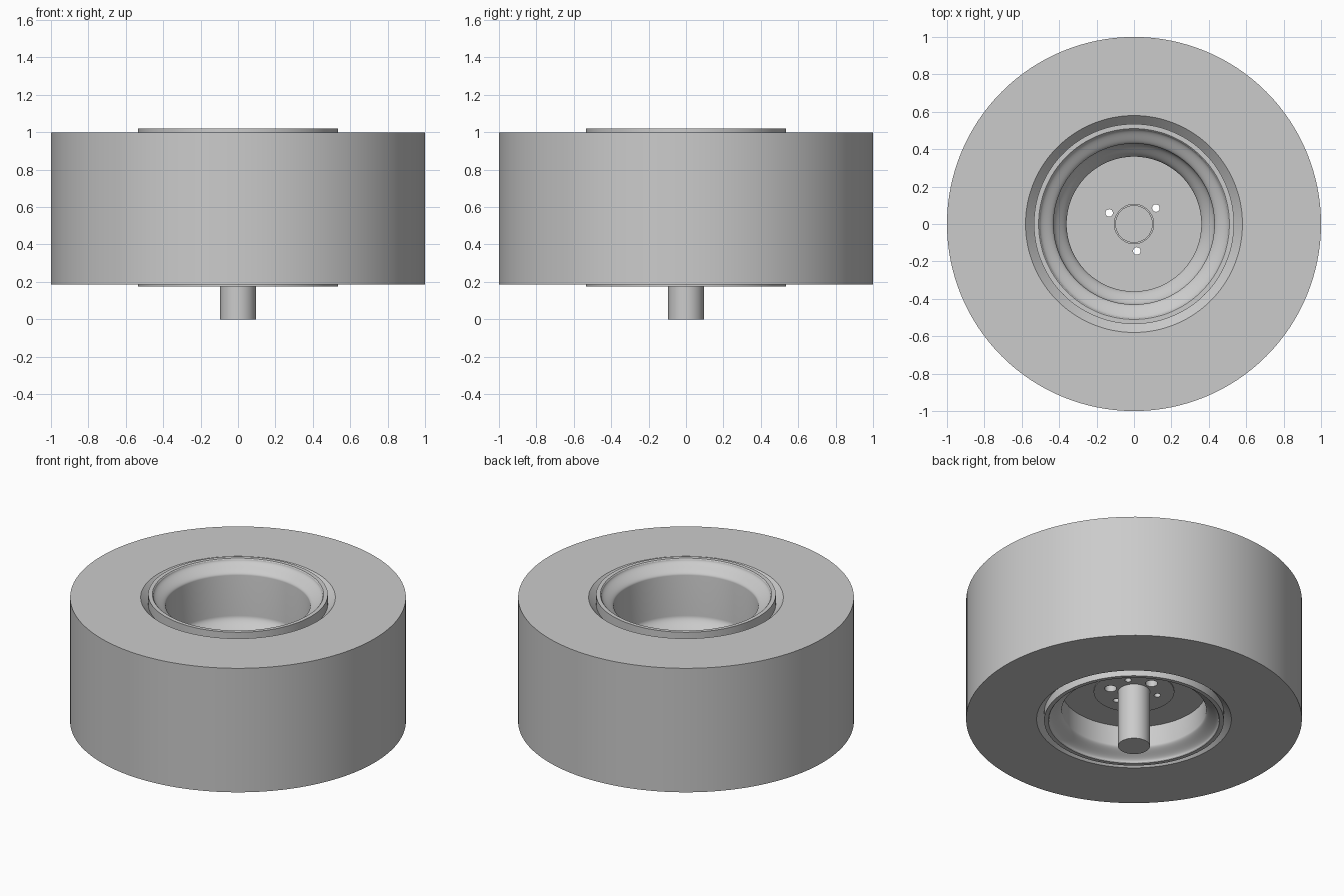
import bpy, bmesh, math

STEPS = 128
cube = bpy.data.objects.get("Cube")
if cube:
    bpy.data.objects.remove(cube, do_unlink=True)

grey = bpy.data.materials.new("plain grey")
grey.use_nodes = True
COLOUR = (0.6, 0.6, 0.6, 1)
grey.diffuse_color = COLOUR
grey.node_tree.nodes["Principled BSDF"].inputs["Base Color"].default_value = COLOUR


def lathe(name, profile):
    """Spin a closed (radius, z) outline around the z axis."""
    bm = bmesh.new()
    verts = [bm.verts.new((r, 0, z)) for r, z in profile]
    edges = [bm.edges.new((a, b)) for a, b in zip(verts, verts[1:] + verts[:1])
             if a.co.x > 0 or b.co.x > 0]
    bmesh.ops.spin(bm, geom=verts + edges, cent=(0, 0, 0), axis=(0, 0, 1),
                   angle=math.tau, steps=STEPS)
    bmesh.ops.remove_doubles(bm, verts=bm.verts, dist=1e-5)
    bmesh.ops.recalc_face_normals(bm, faces=bm.faces)
    mesh = bpy.data.meshes.new(name)
    bm.to_mesh(mesh)
    bm.free()
    mesh.materials.append(grey)
    obj = bpy.data.objects.new(name, mesh)
    bpy.context.collection.objects.link(obj)
    return obj


def s_curve(start, end, n=14):
    """Points easing between two profile points, vertical at both ends."""
    (r0, z0), (r1, z1) = start, end
    return [(r0 + (r1 - r0) * (1 - math.cos(math.pi * i / n)) / 2,
             z0 + (z1 - z0) * i / n) for i in range(n + 1)]


def select_only(obj):
    bpy.ops.object.select_all(action="DESELECT")
    obj.select_set(True)
    bpy.context.view_layer.objects.active = obj


def drill(obj, radius, bottom, top, start_angle):
    """Cut three evenly spaced bolt holes."""
    for i in range(3):
        a = math.radians(start_angle + 120 * i)
        bpy.ops.mesh.primitive_cylinder_add(
            vertices=32, radius=radius, depth=top - bottom,
            location=(0.145 * math.cos(a), 0.145 * math.sin(a), (top + bottom) / 2))
        cutter = bpy.context.object
        cutter.hide_render = True
        cutter.data.materials.append(grey)
        select_only(obj)
        mod = obj.modifiers.new("hole", "BOOLEAN")
        mod.operation = "DIFFERENCE"
        mod.solver = "EXACT"
        mod.object = cutter
        bpy.ops.object.modifier_apply(modifier=mod.name)
        bpy.data.objects.remove(cutter, do_unlink=True)


# Square-shouldered tyre with a chamfer around the rim
tyre = lathe("tyre", [(0.53, 0.95), (0.58, 1.0), (1, 1.0), (1, 0.185),
                      (0.58, 0.185), (0.53, 0.235)])

# Rim: rolled lips, stepped barrel and a web carrying the hub
rim = lathe("rim",
            [(0.535, 0.175), (0.535, 1.02), (0.51, 1.02)]
            + s_curve((0.505, 1.015), (0.43, 0.945))
            + s_curve((0.43, 0.68), (0.36, 0.57))
            + [(0.36, 0.46), (0.105, 0.46), (0.105, 0.38), (0.43, 0.38)]
            + s_curve((0.43, 0.25), (0.505, 0.18))
            + [(0.51, 0.175)])

# Hub: axle shaft, bolt flange and centring pilot
hub = lathe("hub_and_shaft",
            [(0, 0), (0.095, 0), (0.095, 0.372), (0.24, 0.372), (0.24, 0.4),
             (0.1, 0.4), (0.1, 0.452), (0, 0.452)])

# Three through holes, and three wider blind holes between them
for part in (rim, hub):
    drill(part, 0.02, 0.3, 0.5, 36)
    drill(part, 0.036, 0.3, 0.43, 96)

for part in (tyre, rim, hub):
    select_only(part)
    bpy.ops.object.shade_smooth_by_angle(angle=math.radians(30))
